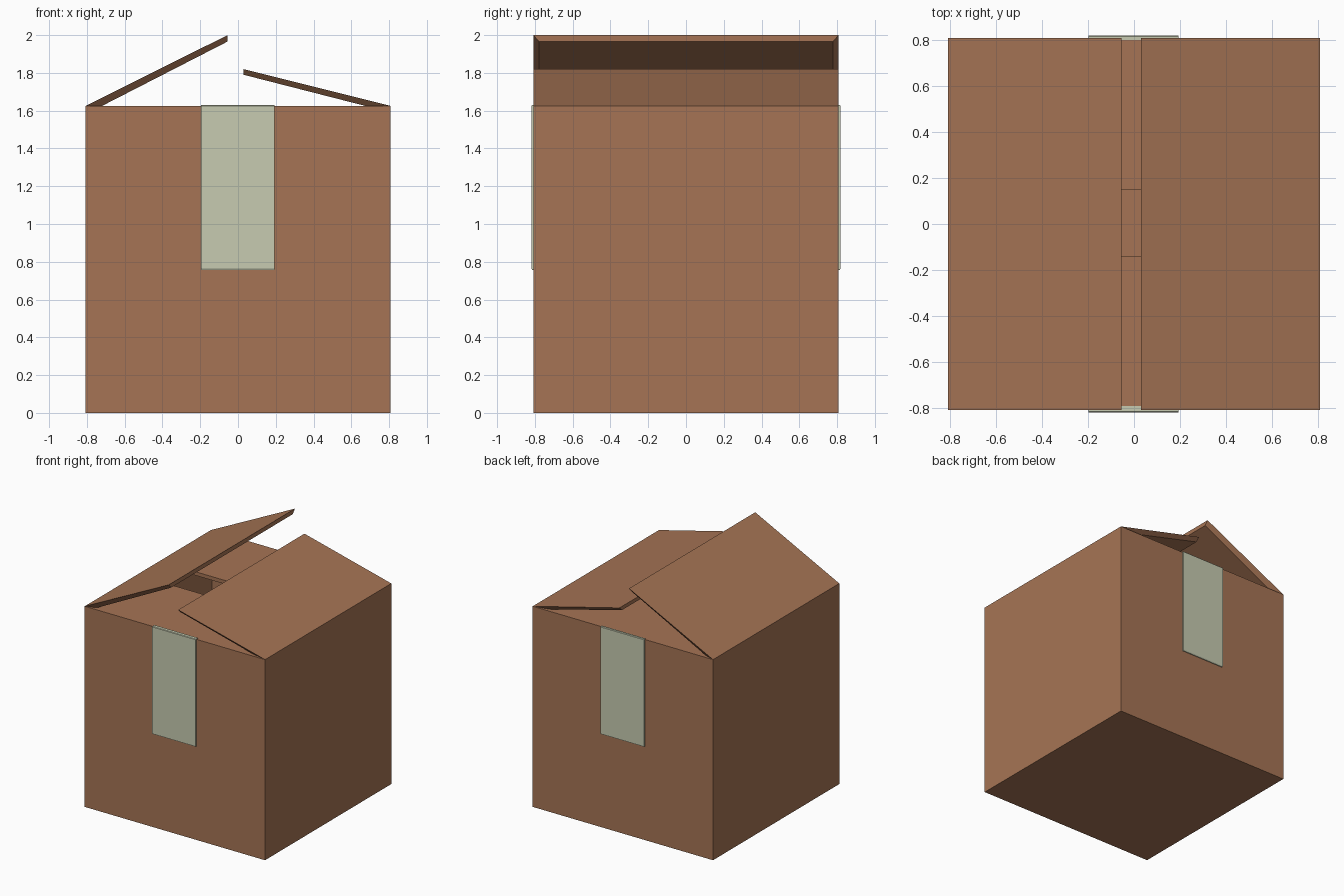
import bpy, bmesh

if "Cube" in bpy.data.objects:
    bpy.data.objects.remove(bpy.data.objects["Cube"])


def material(name, rgb):
    m = bpy.data.materials.new(name)
    m.diffuse_color = (*rgb, 1)
    m.use_nodes = True
    m.node_tree.nodes["Principled BSDF"].inputs["Base Color"].default_value = m.diffuse_color
    return m


CARD = material("cardboard brown", (0.38, 0.175, 0.09))
TAPE = material("pale green tape", (0.57, 0.60, 0.44))
W, H, T = 0.808, 1.625, 0.03   # half width, wall height, card thickness


def finish(name, bm, mat):
    bmesh.ops.recalc_face_normals(bm, faces=bm.faces)
    me = bpy.data.meshes.new(name)
    bm.to_mesh(me)
    bm.free()
    me.materials.append(mat)
    ob = bpy.data.objects.new(name, me)
    bpy.context.collection.objects.link(ob)
    return ob


def loft(name, ring_a, ring_b, mat):
    """Closed solid between two matching rings of points."""
    bm = bmesh.new()
    a = [bm.verts.new(p) for p in ring_a]
    b = [bm.verts.new(p) for p in ring_b]
    bm.faces.new(a)
    bm.faces.new(b)
    for i in range(len(a)):
        j = (i + 1) % len(a)
        bm.faces.new((a[i], a[j], b[j], b[i]))
    return finish(name, bm, mat)


def rect(x0, x1, y0, y1, z0, z1):
    """Rectangle running from height z0 at x0 to height z1 at x1."""
    return [(x0, y0, z0), (x1, y0, z1), (x1, y1, z1), (x0, y1, z0)]


# Box body: solid block with the top inset and pushed down to the floor
bm = bmesh.new()
bottom = [bm.verts.new(p) for p in rect(-W, W, -W, W, 0, 0)]
rim = [bm.verts.new(p) for p in rect(-W, W, -W, W, H, H)]
I = W - T
lip = [bm.verts.new(p) for p in rect(-I, I, -I, I, H, H)]
floor = [bm.verts.new(p) for p in rect(-I, I, -I, I, T, T)]
bm.faces.new(bottom)
bm.faces.new(floor)
for lower, upper in ((bottom, rim), (rim, lip), (lip, floor)):
    for i in range(4):
        j = (i + 1) % 4
        bm.faces.new((lower[i], lower[j], upper[j], upper[i]))
finish("box_body", bm, CARD)

# Raised outer flaps: the underside is inset, giving mitred edges
loft("left_flap", rect(-W, -0.055, -W, W, H, 2.0),
     rect(-0.72, -0.055, -I, I, H, 1.966), CARD)
loft("right_flap", rect(W, 0.03, -W, W, H, 1.82),
     rect(0.675, 0.03, -I, I, H, 1.79), CARD)

# Flat inner flaps, closed level with the rim
for name, y0, y1 in (("front_inner_flap", -I, -0.14), ("back_inner_flap", 0.15, I)):
    loft(name, rect(-I, I, y0, y1, H, H), rect(-I, I, y0, y1, H - T, H - T), CARD)

# Tape strips: L-shaped profile folded over the rim
for name, s, inner in (("front_tape", -1, 0.79), ("back_tape", 1, 0.80)):
    profile = [(W, 0.757), (0.814, 0.757), (0.819, 0.765), (0.819, 1.626),
               (0.815, 1.63), (inner, 1.63), (inner, H), (W, H)]
    loft(name, [(-0.197, s * y, z) for y, z in profile],
         [(0.193, s * y, z) for y, z in profile], TAPE)
